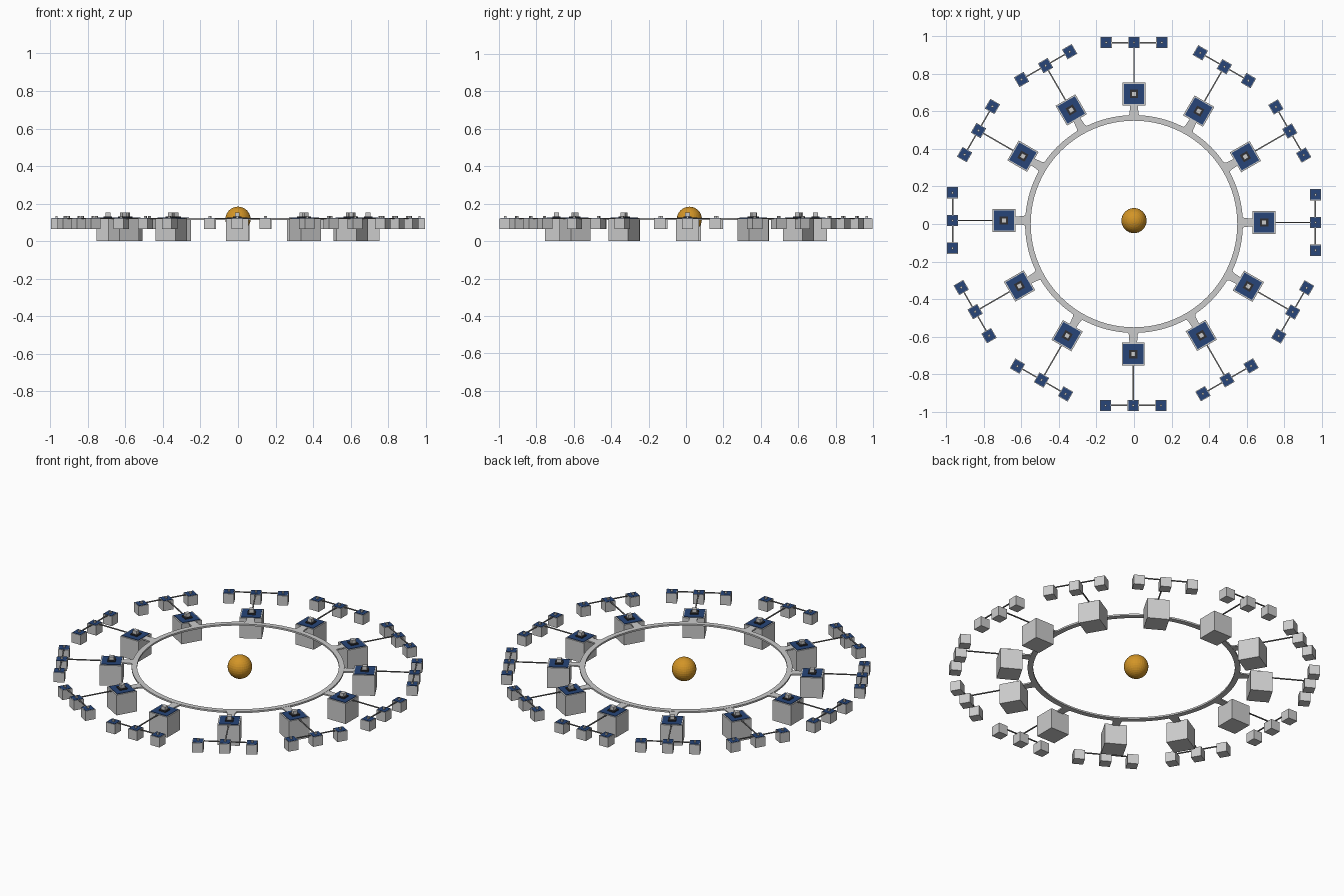
import bpy, bmesh, math
from mathutils import Matrix, Vector

if "Cube" in bpy.data.objects:
    bpy.data.objects.remove(bpy.data.objects["Cube"])


def material(name, color):
    m = bpy.data.materials.new(name)
    m.diffuse_color = color
    m.use_nodes = True
    m.node_tree.nodes["Principled BSDF"].inputs["Base Color"].default_value = m.diffuse_color
    return m


BLUE = material("panel_blue", (0.02, 0.06, 0.19, 1))
DARK = material("dark", (0.03, 0.03, 0.035, 1))
ORANGE = material("orange", (0.65, 0.3, 0.02, 1))
STEEL = material("steel", (0.2, 0.2, 0.2, 1))

# Sideways offset of each module, counter-clockwise, keyed by its angle
OFFSETS = {90: 0, 60: .002, 30: .014, 0: .008, -30: .017, -60: .014,
           -90: -.004, -120: -.011, -150: -.019, 180: -.019, 150: -.017, 120: -.014}
FRAMES = [Matrix.Rotation(math.radians(a), 4, 'Z') @ Matrix.Translation((0, t, 0))
          for a, t in OFFSETS.items()]


def finish(bm, name, mat=None):
    me = bpy.data.meshes.new(name)
    bmesh.ops.recalc_face_normals(bm, faces=bm.faces)
    bm.to_mesh(me)
    bm.free()
    ob = bpy.data.objects.new(name, me)
    bpy.context.collection.objects.link(ob)
    if mat:
        me.materials.append(mat)
    return ob


def boxes(name, specs, mat=None):
    """Repeat boxes (x, y, size x, size y, z0, z1) in every module frame; x is radial."""
    bm = bmesh.new()
    for f in FRAMES:
        for x, y, sx, sy, z0, z1 in specs:
            m = (f @ Matrix.Translation((x, y, (z0 + z1) / 2))
                 @ Matrix.Diagonal((sx, sy, z1 - z0, 1)))
            bmesh.ops.create_cube(bm, size=1, matrix=m)
    return finish(bm, name, mat)


R, RO, TOP = .693, .966, .122
SIDES = (-.148, 0, .148)

# Large floating blocks with solar roof, dark plinth and hatch tower
boxes("main_blocks", [(R, 0, .122, .122, 0, TOP)])
boxes("main_panels", [(R, 0, .107, .107, TOP - .002, TOP + .003)], BLUE)
boxes("main_plinths", [(R, 0, .044, .044, TOP, TOP + .01)], DARK)
boxes("main_towers", [(R, 0, .026, .026, TOP, .152)])

# Small outer blocks
boxes("outer_blocks", [(RO, y, .06, .06, .064, TOP) for y in SIDES])
boxes("outer_panels", [(RO, y, .053, .053, TOP - .002, TOP + .002) for y in SIDES], BLUE)
boxes("outer_towers", [(RO, y, .012, .012, TOP, .134) for y in SIDES])

# Thin walkways joining the blocks
boxes("walkways", [((R + .061 + RO - .03) / 2, 0, RO - R - .091, .007, .119, .124),
                   (RO, .074, .007, .088, .119, .124),
                   (RO, -.074, .007, .088, .119, .124)], STEEL)

# Ring deck: rectangular section swept round the axis
bm = bmesh.new()
profile = [(.55, .114), (.58, .114), (.58, .124), (.55, .124)]
vs = [bm.verts.new((r, 0, z)) for r, z in profile]
es = [bm.edges.new((vs[i], vs[(i + 1) % 4])) for i in range(4)]
bmesh.ops.spin(bm, geom=vs + es, cent=(0, 0, 0), axis=(0, 0, 1),
               angle=math.tau, steps=96, use_merge=True)
bmesh.ops.remove_doubles(bm, verts=bm.verts, dist=1e-5)
finish(bm, "ring_deck")

# Flared bridges from the ring to the large blocks
bm = bmesh.new()
plan = [(.572, -.034), (.588, -.024), (.636, -.02), (.636, .02), (.588, .024), (.572, .034)]
for f in FRAMES:
    face = bm.faces.new([bm.verts.new(f @ Vector((x, y, .115))) for x, y in plan])
    ext = bmesh.ops.extrude_face_region(bm, geom=[face], use_keep_orig=True)
    bmesh.ops.translate(bm, vec=(0, 0, .008),
                        verts=[v for v in ext["geom"] if isinstance(v, bmesh.types.BMVert)])
finish(bm, "bridges")

# Central sphere
bm = bmesh.new()
bmesh.ops.create_uvsphere(bm, u_segments=32, v_segments=16, radius=.067,
                          matrix=Matrix.Translation((0, .018, .117)))
finish(bm, "centre_sphere", ORANGE)
